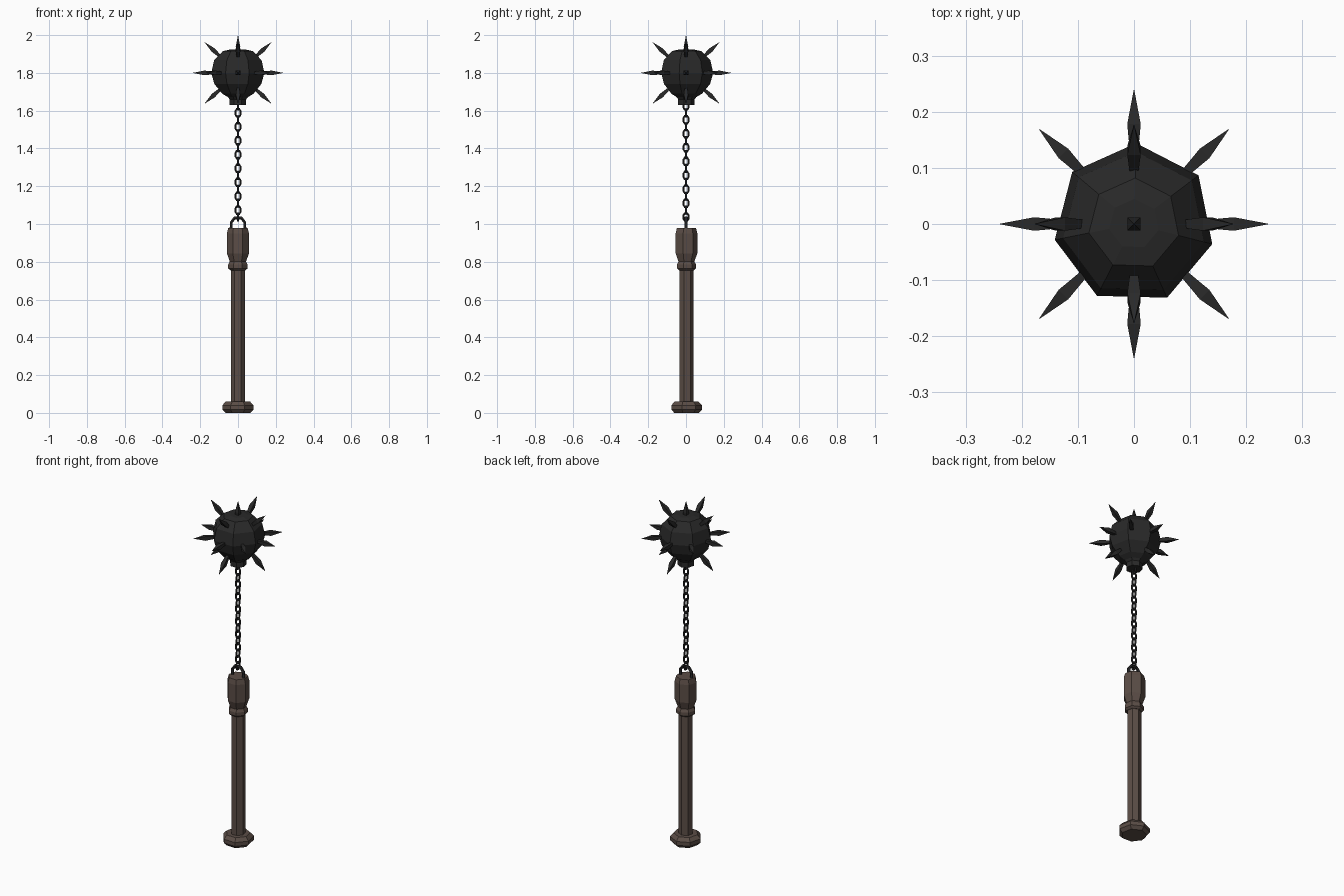
import bpy, bmesh, math
from mathutils import Vector, Matrix

if "Cube" in bpy.data.objects:
    bpy.data.objects.remove(bpy.data.objects["Cube"])


def material(name, color):
    m = bpy.data.materials.new(name)
    m.diffuse_color = (*color, 1)
    m.use_nodes = True
    m.node_tree.nodes["Principled BSDF"].inputs["Base Color"].default_value = m.diffuse_color
    return m


IRON = material("dark_iron", (0.022, 0.022, 0.022))
CHAIN = material("chain_iron", (0.025, 0.025, 0.027))
WOOD = material("dark_wood", (0.105, 0.075, 0.062))


def finish(bm, name, mat):
    bmesh.ops.recalc_face_normals(bm, faces=bm.faces)
    me = bpy.data.meshes.new(name)
    bm.to_mesh(me)
    bm.free()
    me.materials.append(mat)
    ob = bpy.data.objects.new(name, me)
    bpy.context.collection.objects.link(ob)
    return ob


def lathe(name, profile, mat, sides=7, turn=37, matrix=Matrix()):
    """Faceted turned solid from (radius, height) points, capped at both ends."""
    bm = bmesh.new()
    rings = []
    for r, z in profile:
        angles = [math.radians(turn) + 2 * math.pi * i / sides for i in range(sides)]
        rings.append([bm.verts.new(matrix @ Vector((r * math.cos(a), r * math.sin(a), z)))
                      for a in angles])
    for lo, hi in zip(rings, rings[1:]):
        for i in range(sides):
            j = (i + 1) % sides
            bm.faces.new((lo[i], lo[j], hi[j], hi[i]))
    bm.faces.new(rings[0])
    bm.faces.new(rings[-1])
    return finish(bm, name, mat)


def tube(name, path, radius, mat, closed, matrix, sides=6):
    """Tube along a path in the local XZ plane."""
    bm = bmesh.new()
    pts = [Vector((x, 0, z)) for x, z in path]
    n = len(pts)
    rings = []
    for k, p in enumerate(pts):
        a = pts[(k - 1) % n] if closed or k > 0 else p
        b = pts[(k + 1) % n] if closed or k < n - 1 else p
        side = (b - a).normalized().cross(Vector((0, 1, 0)))
        ring = []
        for i in range(sides):
            t = 2 * math.pi * (i + 0.5) / sides
            off = side * math.cos(t) + Vector((0, 1, 0)) * math.sin(t)
            ring.append(bm.verts.new(matrix @ (p + off * radius)))
        rings.append(ring)
    for k in range(n if closed else n - 1):
        lo, hi = rings[k], rings[(k + 1) % n]
        for i in range(sides):
            j = (i + 1) % sides
            bm.faces.new((lo[i], lo[j], hi[j], hi[i]))
    if not closed:
        bm.faces.new(rings[0])
        bm.faces.new(rings[-1])
    return finish(bm, name, mat)


# Handle
lathe("pommel", [(0.068, 0), (0.085, 0.018), (0.085, 0.04), (0.066, 0.06)], WOOD)
lathe("shaft", [(0.039, 0.05), (0.039, 0.80)], WOOD)
lathe("collar", [(0.041, 0.755), (0.053, 0.765), (0.053, 0.785), (0.042, 0.805)], WOOD)
lathe("handle_head", [(0.042, 0.795), (0.06, 0.845), (0.06, 0.95), (0.053, 0.978)], WOOD)

# Staple on top of the handle
tube("staple", [(-0.036, 0.96), (-0.036, 1.008), (-0.018, 1.032),
                (0.018, 1.032), (0.036, 1.008), (0.036, 0.96)],
     0.009, CHAIN, False, Matrix())

# Chain of links, each turned a quarter from the last
LINKS, FIRST, LAST = 17, 1.037, 1.625
half = 0.021
link = []
for cz, start in ((half - 0.012, 0), (-(half - 0.012), 180)):
    for d in (0, 60, 120, 180):
        t = math.radians(start + d)
        link.append((0.0135 * math.cos(t), cz + 0.0135 * math.sin(t)))
for i in range(LINKS):
    z = FIRST + (LAST - FIRST) * i / (LINKS - 1)
    m = Matrix.Translation((0, 0, z)) @ Matrix.Rotation(math.pi / 2 * ((i + 1) % 2), 4, 'Z')
    tube(f"chain_link_{i + 1}", link, 0.0058, CHAIN, True, m)

# Ball with its neck
lathe("ball", [(0.045, 1.63), (0.045, 1.66), (0.055, 1.672), (0.085, 1.69), (0.128, 1.742),
               (0.144, 1.80), (0.129, 1.867), (0.082, 1.915), (0.045, 1.923)], IRON)

# Spikes: eight around the equator, four up, four down, one on top
dirs = [(math.cos(i * math.pi / 4), math.sin(i * math.pi / 4), 0) for i in range(8)]
for i in range(4):
    c, s = round(math.cos(i * math.pi / 2)), round(math.sin(i * math.pi / 2))
    dirs += [(c, s, 0.92), (c, s, -0.92)]
dirs.append((0, 0, 1))
for i, d in enumerate(dirs):
    d = Vector(d).normalized()
    tip = 0.20 if d.z > 0.9 else 0.24
    m = Matrix.Translation((0, 0, 1.80)) @ d.to_track_quat('Z', 'Y').to_matrix().to_4x4()
    lathe(f"spike_{i + 1}", [(0.008, tip - 0.13), (0.017, tip - 0.062), (0.0004, tip)],
          IRON, 4, 45, m)
